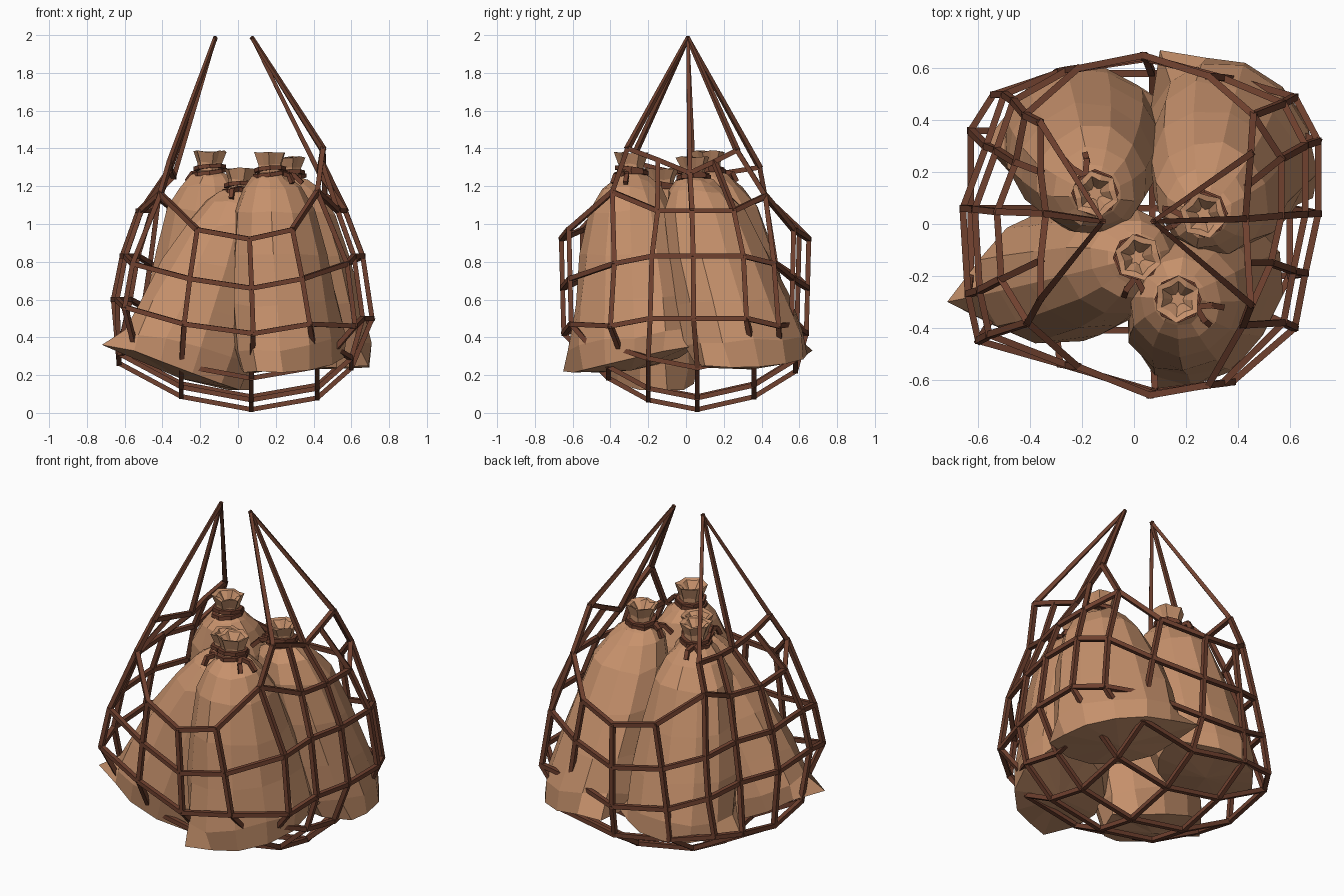
import bpy, bmesh, math, random
from mathutils import Vector

if "Cube" in bpy.data.objects:
    bpy.data.objects.remove(bpy.data.objects["Cube"])

random.seed(4)


def material(name, rgb):
    m = bpy.data.materials.new(name)
    m.diffuse_color = (*rgb, 1)
    m.use_nodes = True
    m.node_tree.nodes["Principled BSDF"].inputs["Base Color"].default_value = m.diffuse_color
    return m


BURLAP = material("tan burlap", (0.57, 0.285, 0.15))
ROPE = material("dark brown rope", (0.16, 0.052, 0.028))


def finish(bm, name, mat):
    bmesh.ops.recalc_face_normals(bm, faces=bm.faces)
    me = bpy.data.meshes.new(name)
    bm.to_mesh(me)
    bm.free()
    me.materials.append(mat)
    ob = bpy.data.objects.new(name, me)
    bpy.context.collection.objects.link(ob)
    return ob


def bar(bm, a, b, r, r2=None):
    """Four-sided strand from a to b."""
    a, b = Vector(a), Vector(b)
    d = (b - a).normalized()
    side = d.cross(Vector((0, 0, 1)) if abs(d.z) < 0.9 else Vector((1, 0, 0))).normalized()
    up = d.cross(side)
    rings = []
    for p, rad in ((a - d * r * 0.3, r), (b + d * r * 0.3, r2 or r)):
        rings.append([bm.verts.new(p + (side * math.cos(t) + up * math.sin(t)) * rad)
                      for t in (math.pi / 4 + k * math.pi / 2 for k in range(4))])
    for k in range(4):
        bm.faces.new((rings[0][k], rings[0][k - 1], rings[1][k - 1], rings[1][k]))
    bm.faces.new(rings[0])
    bm.faces.new(rings[1])


# ---- sacks: (height fraction, size, roundness) from seam to neck
N = 12
PROFILE = [(0.12, 1.00, 0.0), (0.33, 0.96, 0.15), (0.58, 0.88, 0.4),
           (0.80, 0.75, 0.8), (0.92, 0.55, 1.0), (0.97, 0.36, 1.0)]


def sack(name, base, neck, c1, c2, b, tie_angle):
    base, neck, c1, c2 = map(Vector, (base, neck, c1, c2))
    u = (c2 - c1)
    u.z = 0
    a = u.length / 2 * 0.86
    u.normalize()
    v = Vector((-u.y, u.x, 0))
    tilt = (c2.z - c1.z) / 2
    bm = bmesh.new()
    rings = []
    # bottom seam: lens outline with two pointed corners
    seam = []
    for k in range(N):
        t = 2 * math.pi * k / N
        p = base + u * math.cos(t) * a * 0.95 + v * math.sin(t) * b * 0.92
        p.z = (c1.z + c2.z) / 2 + tilt * math.cos(t) - 0.03 * abs(math.sin(t))
        seam.append(bm.verts.new(c2 if k == 0 else c1 if k == N // 2 else p))
    rings.append(seam)
    # body
    for h, f, rnd in PROFILE:
        c = base.lerp(neck, h)
        m = 0.285
        ra, rb = (a + (m - a) * rnd) * f, (b + (m - b) * rnd) * f
        ring = []
        for k in range(N):
            t = 2 * math.pi * k / N
            j = 1 + random.uniform(-0.04, 0.04)
            z = tilt * math.cos(t) * (1 - h) ** 2 + random.uniform(-0.015, 0.015)
            ring.append(bm.verts.new(c + (u * math.cos(t) * ra + v * math.sin(t) * rb) * j
                                     + Vector((0, 0, z))))
        rings.append(ring)
    # gathered neck and pleated mouth
    lean = (Vector((0, 0, 1)) + (neck - base) * 0.25).normalized()
    for dz, r1, r2 in ((0, 0.062, 0.055), (0.045, 0.068, 0.055), (0.105, 0.092, 0.078),
                       (0.10, 0.07, 0.055), (0.05, 0.03, 0.02)):
        ring = []
        for k in range(N):
            t = 2 * math.pi * k / N
            r = r1 if k % 2 else r2
            ring.append(bm.verts.new(neck + lean * (dz + random.uniform(-.006, .006))
                                     + (u * math.cos(t) + v * math.sin(t)) * r))
        rings.append(ring)
    for lo, hi in zip(rings, rings[1:]):
        for k in range(N):
            bm.faces.new((lo[k - 1], lo[k], hi[k], hi[k - 1]))
    bm.faces.new(rings[-1])
    under = bm.verts.new((base.x, base.y, (c1.z + c2.z) / 2 - 0.06))
    for k in range(N):
        bm.faces.new((seam[k], seam[k - 1], under))
    finish(bm, name, BURLAP)

    # tie cord: two loops and two loose ends
    bm = bmesh.new()
    for dz, r in ((-0.005, 0.08), (0.018, 0.074)):
        pts = [neck + lean * dz + Vector((math.cos(q), math.sin(q), 0.15 * math.cos(q + dz * 60))) * r
               for q in (2 * math.pi * k / 8 for k in range(8))]
        for k in range(8):
            bar(bm, pts[k - 1], pts[k], 0.015)
    for off, ln in ((-0.28, 0.15), (0.22, 0.17)):
        d = Vector((math.cos(tie_angle), math.sin(tie_angle), 0))
        e = Vector((math.cos(tie_angle + off), math.sin(tie_angle + off), 0))
        p = neck + d * 0.075
        q = neck + e * 0.13 + Vector((0, 0, -0.012))
        bar(bm, p, q, 0.016)
        bar(bm, q, neck + e * ln + Vector((0, 0, -0.05)), 0.016)
    finish(bm, name + "_tie", ROPE)


sack("back_left_sack", (-0.21, 0.36, 0.27), (-0.15, 0.12, 1.28),
     (-0.58, 0.31, 0.30), (0.13, 0.46, 0.32), 0.27, 2.1)
sack("back_right_sack", (0.40, 0.35, 0.28), (0.27, 0.04, 1.25),
     (0.69, 0.10, 0.25), (0.10, 0.67, 0.33), 0.27, 3.3)
sack("front_left_sack", (-0.30, -0.20, 0.22), (0.01, -0.13, 1.19),
     (-0.72, -0.30, 0.36), (0.07, -0.10, 0.12), 0.26, -1.6)
sack("front_right_sack", (0.29, -0.29, 0.26), (0.17, -0.29, 1.27),
     (0.10, -0.65, 0.22), (0.54, 0.02, 0.35), 0.27, -0.4)

# ---- cargo net: sixteen strands around, square grid underneath
GIRTH = [(.62, -.40), (.66, -.19), (.71, .04), (.71, .32), (.62, .49), (.40, .57), (.05, .65), (-.30, .60),
         (-.50, .50), (-.57, .30), (-.66, .06), (-.64, -.27), (-.60, -.45), (-.30, -.55), (.085, -.66), (.40, -.62)]
XS, YS = (-.63, -.30, .07, .42, .60), (-.41, -.20, .06, .36, .58)
SHOULDERS = {0: (.42, -.39, 1.17), 4: (.46, .42, 1.15), 8: (-.42, .42, 1.14), 12: (-.41, -.38, 1.16)}


def net_point(col, level):
    x, y = GIRTH[col]
    corner, side = col % 4 == 0, (col // 4) % 2 == 0
    if corner and level == 2:
        return Vector(SHOULDERS[col])
    if corner or side:
        z = ((.46, .79, 1.08) if corner else (.50, .83, 1.07))[level]
        sx, sy = (1, .93, .80)[level], (1, .95, .79)[level]
        if x < 0 and level == 0:
            z += .10
    else:
        z = (.47, .71, .97)[level]
        sx, sy = (.95, .85, .72)[level], (.98, .99, 1)[level]
        if col % 4 == 2:
            z -= .05
    return Vector((x * sx, y * sy, z))


def floor_point(i, j):
    x, y = XS[i], YS[j]
    z = .018 + .5 * (x - .07) ** 2 + .75 * (y - .06) ** 2
    if i == 4:
        z += .08
    if i in (0, 4) and j in (0, 4):     # rounded corners
        x, y = x * .86, y * .86
    return Vector((x, y, min(z, .34)))


def floor_edge(col):
    s, k = divmod(col, 4)
    return floor_point(*((4, k), (4 - k, 4), (0, 4 - k), (k, 0))[s])


bm = bmesh.new()
R = 0.018
# underside grid
for i in range(5):
    for j in range(4):
        bar(bm, floor_point(i, j), floor_point(i, j + 1), R)
        bar(bm, floor_point(j, i), floor_point(j + 1, i), R)
# side strands and hoops
for c in range(16):
    bar(bm, floor_edge(c), net_point(c, 0), R)
    for lv in range(3):
        bar(bm, net_point(c - 1, lv), net_point(c, lv), R)
        if lv:
            bar(bm, net_point(c, lv - 1), net_point(c, lv), R)
# raised side rims gathered up to the two lifting points
RIMS = ((0, (.075, .01, 1.985), [(.45, -.31, 1.40), (.44, -.15, 1.34), (.43, .02, 1.27),
                                 (.44, .15, 1.33), (.45, .27, 1.39)]),
        (8, (-.12, .01, 1.985), [(-.36, .39, 1.30), (-.36, .20, 1.27), (-.34, .04, 1.25),
                                 (-.36, -.14, 1.29), (-.36, -.29, 1.33)]))
for first, peak, rim in RIMS:
    for k in range(5):
        bar(bm, net_point(first + k, 2), rim[k], R)
        if k:
            bar(bm, rim[k - 1], rim[k], R)
        if k % 2 == 0:
            bar(bm, rim[k], peak, R, 0.012)
finish(bm, "cargo_net", ROPE)
